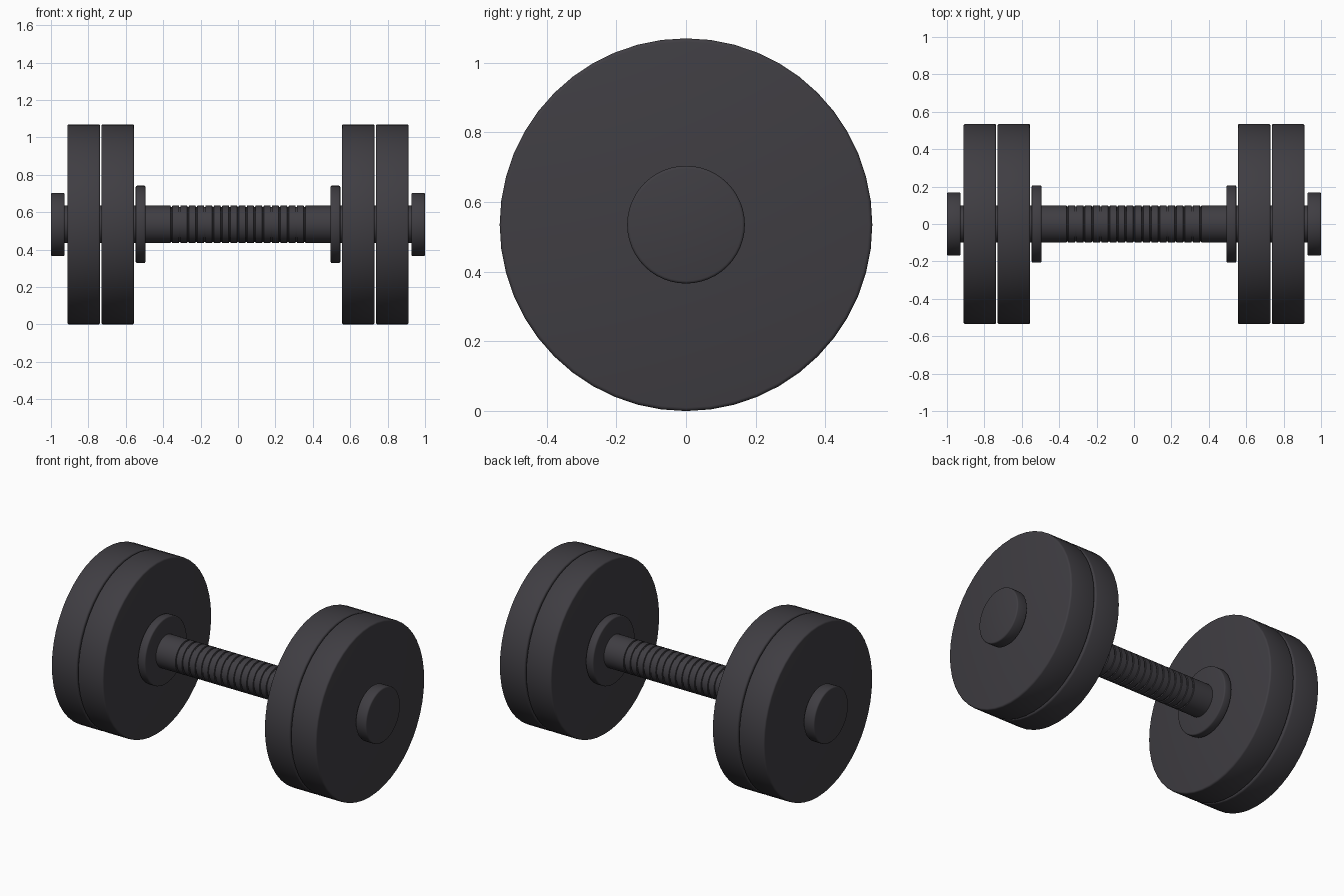
import bpy, bmesh, math

cube = bpy.data.objects.get("Cube")
if cube:
    bpy.data.objects.remove(cube, do_unlink=True)

PLATE_RADIUS = 0.535
BAR_RADIUS = 0.1

iron = bpy.data.materials.new("charcoal iron")
iron.use_nodes = True
colour = (0.05, 0.047, 0.055, 1)
iron.diffuse_color = colour
iron.node_tree.nodes["Principled BSDF"].inputs["Base Color"].default_value = colour


def lathe(name, profile, sides):
    """Turn (x, radius) points around the bar's axis, with closed ends."""
    bm = bmesh.new()
    rings = []
    for x, r in profile:
        rings.append([bm.verts.new((x, r * math.sin(a), r * math.cos(a)))
                      for a in (2 * math.pi * i / sides for i in range(sides))])
    for a, b in zip(rings, rings[1:]):
        for i in range(sides):
            j = (i + 1) % sides
            bm.faces.new((a[i], a[j], b[j], b[i]))
    bm.faces.new(rings[0])
    bm.faces.new(rings[-1])
    bmesh.ops.recalc_face_normals(bm, faces=bm.faces)
    mesh = bpy.data.meshes.new(name)
    bm.to_mesh(mesh)
    bm.free()
    mesh.materials.append(iron)
    obj = bpy.data.objects.new(name, mesh)
    obj.location.z = PLATE_RADIUS
    bpy.context.collection.objects.link(obj)
    bpy.ops.object.select_all(action="DESELECT")
    obj.select_set(True)
    bpy.context.view_layer.objects.active = obj
    bpy.ops.object.shade_smooth_by_angle(angle=math.radians(35))
    return obj


def disc(name, x0, x1, radius, bevel, sides=48):
    """Solid disc with a rounded rim."""
    steps = [math.radians(a) for a in (0, 30, 60, 90)]
    near = [(x0 + bevel * (1 - math.sin(a)), radius - bevel * (1 - math.cos(a)))
            for a in reversed(steps)]
    far = [(x0 + x1 - x, r) for x, r in reversed(near)]
    return lathe(name, near + far, sides)


# Bar with evenly spaced grip grooves
profile = [(-0.95, BAR_RADIUS)]
for i in range(-8, 9):
    x = i * 0.0445
    profile += [(x - 0.005, BAR_RADIUS), (x - 0.003, BAR_RADIUS - 0.006),
                (x + 0.003, BAR_RADIUS - 0.006), (x + 0.005, BAR_RADIUS)]
profile.append((0.95, BAR_RADIUS))
lathe("grip_bar", profile, 48)

# Collar, two weight plates and end cap on each side
for side, s in (("left", 1), ("right", -1)):
    for part, inner, outer, radius, bevel in (
            ("collar", 0.495, 0.547, 0.207, 0.008),
            ("inner_plate", 0.555, 0.73, PLATE_RADIUS, 0.01),
            ("outer_plate", 0.737, 0.912, PLATE_RADIUS, 0.01),
            ("end_cap", 0.927, 1.0, 0.169, 0.008)):
        disc(f"{side}_{part}", *sorted((s * inner, s * outer)), radius, bevel)
